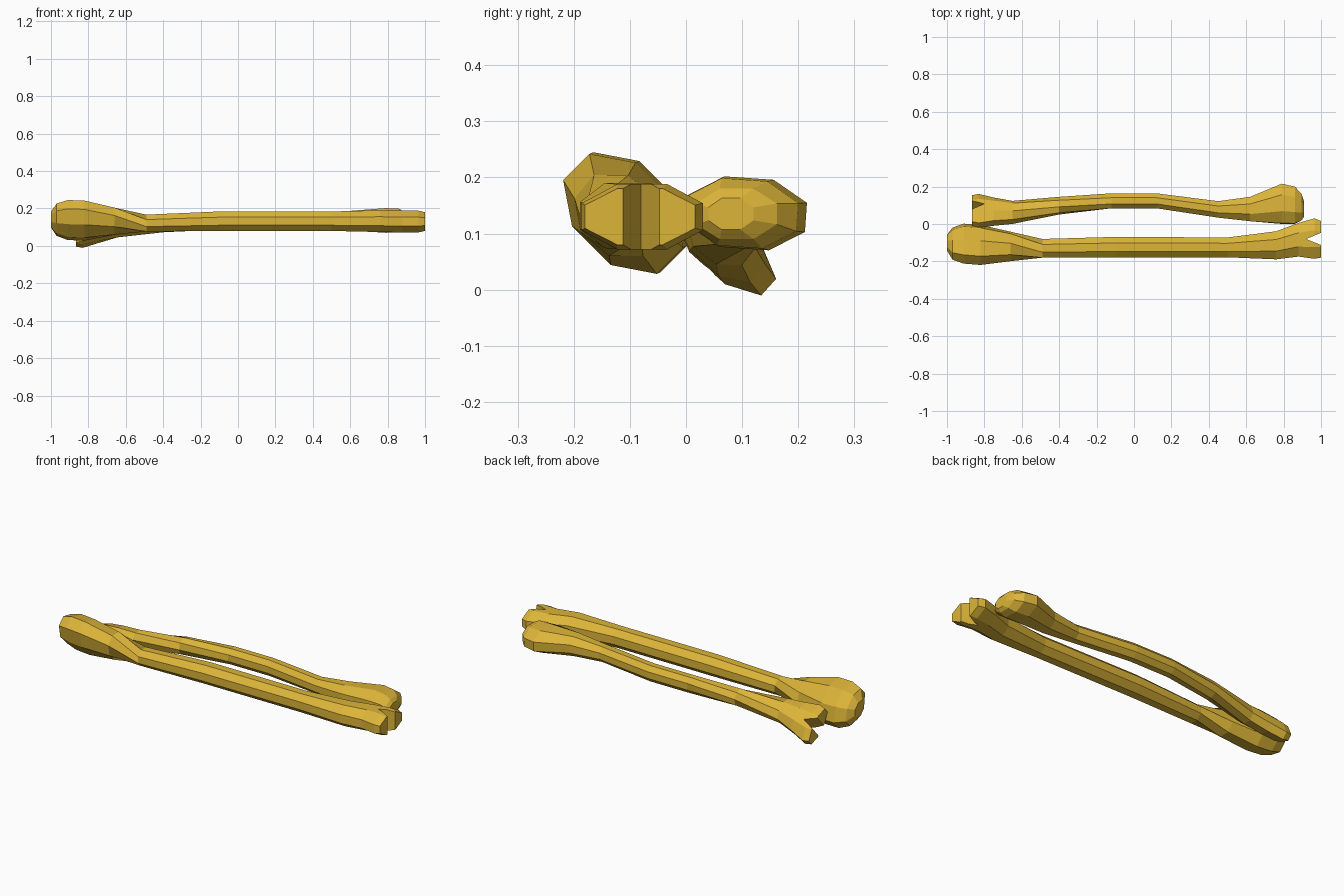
import bpy, bmesh
from math import sin, cos, pi, radians
from mathutils import Vector

if "Cube" in bpy.data.objects:
    bpy.data.objects.remove(bpy.data.objects["Cube"])

SIDES = 8


def material():
    m = bpy.data.materials.new("bone_yellow")
    m.diffuse_color = (0.72, 0.46, 0.04, 1)
    m.use_nodes = True
    m.node_tree.nodes["Principled BSDF"].inputs["Base Color"].default_value = m.diffuse_color
    return m


def mesh_object(name, bm):
    bmesh.ops.recalc_face_normals(bm, faces=bm.faces[:])
    me = bpy.data.meshes.new(name)
    bm.to_mesh(me)
    bm.free()
    ob = bpy.data.objects.new(name, me)
    bpy.context.collection.objects.link(ob)
    return ob


def loft(name, sections):
    """Each section: x, y, z, half width, half depth, roll in degrees."""
    bm = bmesh.new()
    rings = []
    for x, y, z, a, b, roll in sections:
        r = radians(roll)
        ring = []
        for i in range(SIDES):
            t = 2 * pi * (i + 0.5) / SIDES
            u = a * cos(t) / cos(pi / SIDES)
            v = b * sin(t) / cos(pi / SIDES)
            ring.append(bm.verts.new((x, y + u * cos(r) - v * sin(r), z + u * sin(r) + v * cos(r))))
        rings.append(ring)
    for p, q in zip(rings, rings[1:]):
        for i in range(SIDES):
            j = (i + 1) % SIDES
            bm.faces.new((p[i], p[j], q[j], q[i]))
    bm.faces.new(rings[0])
    bm.faces.new(rings[-1])
    return mesh_object(name, bm)


def notch(ob, apex, end_x, opening, roll):
    """Cut a V into the forked end, apex on the bone's axis."""
    bm = bmesh.new()
    r = radians(roll)
    side, up = Vector((0, cos(r), sin(r))), Vector((0, -sin(r), cos(r)))
    apex = Vector(apex)
    far = Vector((apex.x + (end_x - apex.x) * 2, apex.y, apex.z))
    tri = [apex, far + side * opening, far - side * opening]
    lo = [bm.verts.new(p - up * 0.3) for p in tri]
    hi = [bm.verts.new(p + up * 0.3) for p in tri]
    bm.faces.new(lo)
    bm.faces.new(hi)
    for i in range(3):
        j = (i + 1) % 3
        bm.faces.new((lo[i], lo[j], hi[j], hi[i]))
    cutter = mesh_object("notch_cutter", bm)
    cutter.hide_render = True
    mod = ob.modifiers.new("notch", "BOOLEAN")
    mod.operation, mod.solver, mod.object = "DIFFERENCE", "EXACT", cutter
    bpy.context.view_layer.objects.active = ob
    bpy.ops.object.modifier_apply(modifier=mod.name)
    bpy.data.objects.remove(cutter)


# Front bone: knob on the left, fork on the right
front = loft("front_bone", [
    (-1.00, -0.10, 0.140, 0.045, 0.035, -45),
    (-0.97, -0.105, 0.140, 0.095, 0.065, -45),
    (-0.91, -0.105, 0.138, 0.118, 0.080, -45),
    (-0.82, -0.112, 0.135, 0.118, 0.080, -45),
    (-0.66, -0.120, 0.132, 0.080, 0.066, -40),
    (-0.49, -0.130, 0.122, 0.050, 0.045, 0),
    (-0.10, -0.124, 0.132, 0.055, 0.052, 0),
    (0.50, -0.125, 0.132, 0.053, 0.052, 0),
    (0.76, -0.114, 0.132, 0.075, 0.058, 0),
    (0.88, -0.084, 0.130, 0.090, 0.058, 0),
    (0.965, -0.078, 0.130, 0.108, 0.058, 0),
    (1.00, -0.082, 0.130, 0.098, 0.050, 0)])
notch(front, (0.92, -0.08, 0.13), 1.0, 0.065, 0)

# Back bone: fork on the left, bowed shaft, knob on the right
back = loft("back_bone", [
    (-0.865, 0.072, 0.072, 0.095, 0.042, -42),
    (-0.83, 0.070, 0.074, 0.104, 0.048, -42),
    (-0.75, 0.066, 0.085, 0.083, 0.050, -42),
    (-0.65, 0.062, 0.098, 0.063, 0.047, -38),
    (-0.40, 0.098, 0.120, 0.044, 0.044, -15),
    (-0.12, 0.124, 0.130, 0.040, 0.044, 0),
    (0.12, 0.124, 0.130, 0.040, 0.044, 0),
    (0.45, 0.078, 0.132, 0.044, 0.042, 0),
    (0.62, 0.080, 0.135, 0.065, 0.054, 0),
    (0.79, 0.108, 0.136, 0.106, 0.063, -4),
    (0.86, 0.100, 0.136, 0.098, 0.060, -4),
    (0.895, 0.090, 0.135, 0.072, 0.045, 0),
    (0.91, 0.080, 0.135, 0.040, 0.028, 0)])
notch(back, (-0.80, 0.075, 0.072), -0.865, 0.060, -42)

mat = material()
for ob in (front, back):
    ob.data.materials.append(mat)
